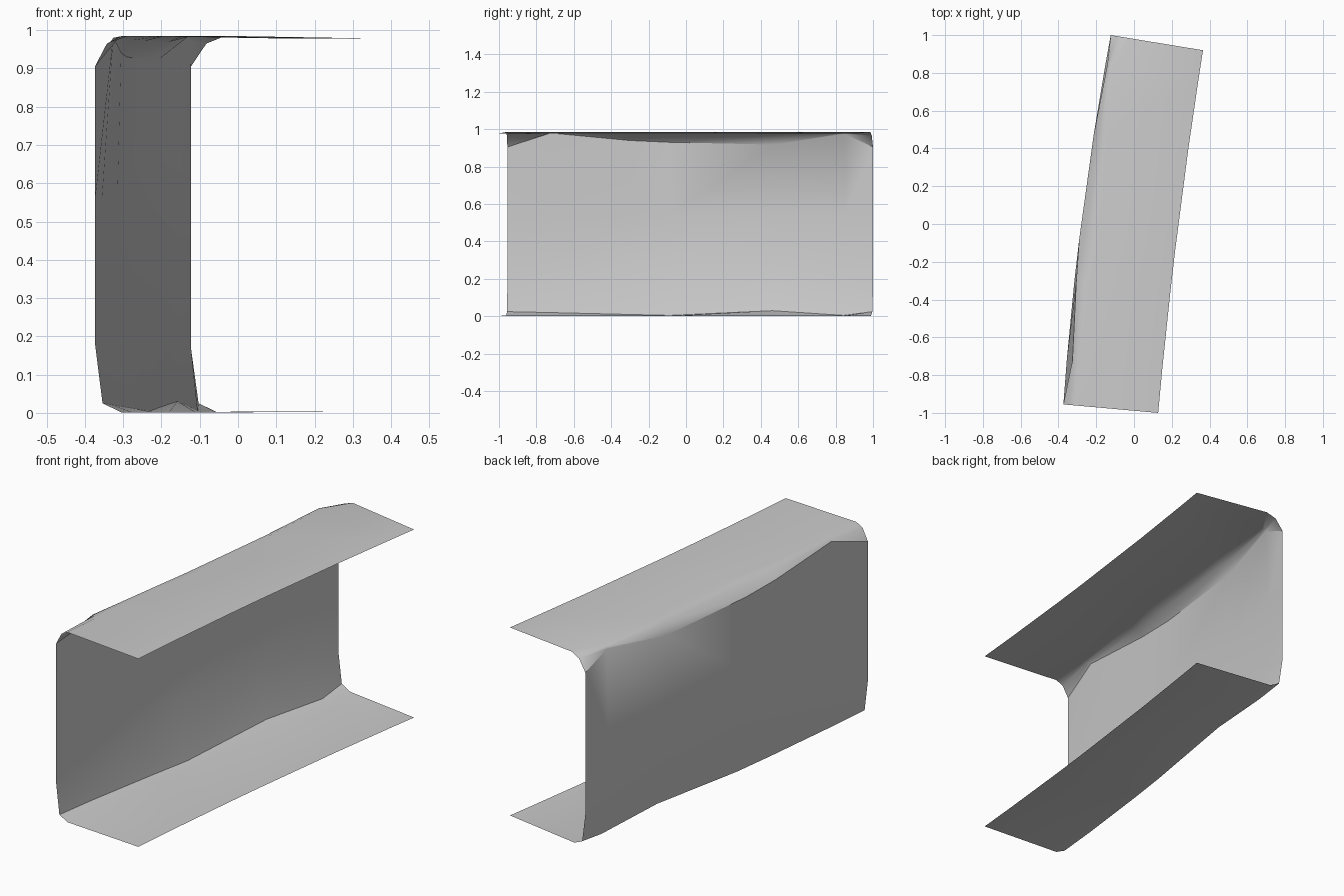
import bpy
import bmesh
import math
from mathutils import Vector

cube = bpy.data.objects.get("Cube")
if cube:
    bpy.data.objects.remove(cube, do_unlink=True)

# Single grey sheet colour
grey = bpy.data.materials.new("sheet grey")
grey.use_nodes = True
colour = (0.6, 0.6, 0.6, 1)
grey.diffuse_color = colour
grey.node_tree.nodes["Principled BSDF"].inputs["Base Color"].default_value = colour

# Stations along the channel: wall y, low crease inset and height,
# top crease inset and height, top flange inset
stations = [
    (-.955, .02, .025, 0, .905, .07),
    (-.72, .03, .02, .03, .98, .07),
    (-.3, .05, .01, .01, .94, .08),
    (-.08, .06, .005, 0, .93, .1),
    (.47, .055, .03, 0, .918, .07),
    (.85, .045, .005, .01, .975, .03),
    (1, .02, .025, 0, .905, .09),
]


def wall_x(y):
    return -.28 + .127 * y + .03 * y * y


def lip_x(y):
    return .235 + .125 * y + .018 * y * y


def section(y, low_in, low_z, top_in, top_z, flange_in):
    """C-shaped section from the bottom lip round to the top lip."""
    lip_y = -1 + (y + .955) * .982
    wall = Vector((wall_x(y), y, 0))
    lip = Vector((lip_x(lip_y), lip_y, 0))
    width = lip.x - wall.x
    wall_low = .17 + .15 * (1 - y * y)
    profile = [
        (width, .004),
        (low_in + .05, .001),
        (low_in, low_z),
        (0, wall_low),
        (0, .55),
        (top_in, top_z),
        (top_in + .45 * (flange_in - top_in), top_z + .75 * (.985 - top_z)),
        (flange_in, .985),
        (width, .978),
    ]
    return [wall.lerp(lip, inset / width) + Vector((0, 0, z)) for inset, z in profile]


# Channel: bottom flange, wall and top flange as one open sheet
bm = bmesh.new()
rows = [[bm.verts.new(p) for p in section(*s)] for s in stations]
for a, b in zip(rows, rows[1:]):
    for i in range(len(a) - 1):
        bm.faces.new((a[i], a[i + 1], b[i + 1], b[i]))

mesh = bpy.data.meshes.new("channel_sheet")
bm.to_mesh(mesh)
bm.free()
mesh.materials.append(grey)
channel = bpy.data.objects.new("channel_sheet", mesh)
bpy.context.collection.objects.link(channel)
bpy.context.view_layer.objects.active = channel
channel.select_set(True)
bpy.ops.object.shade_smooth_by_angle(angle=math.radians(35))
